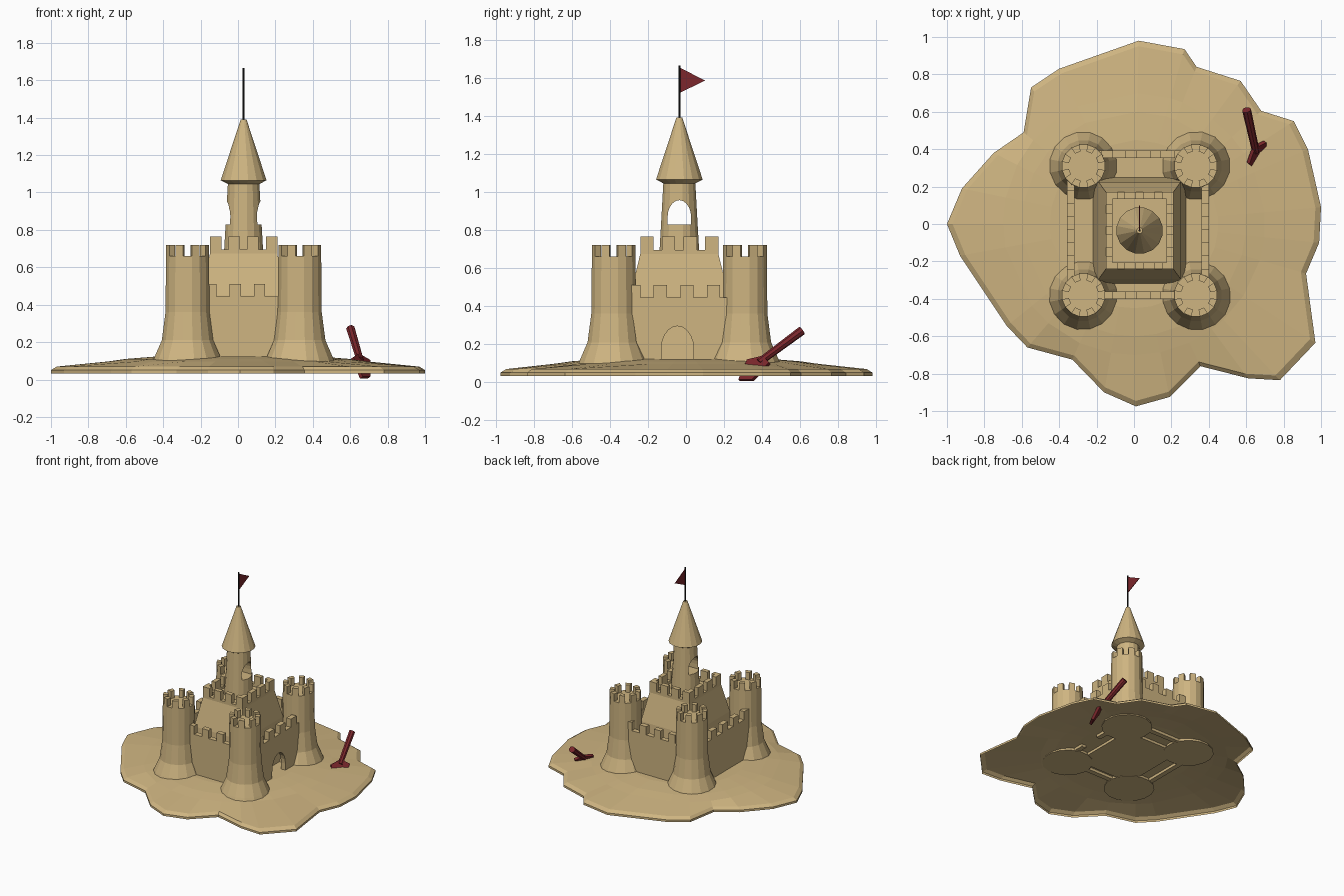
import bpy, bmesh, math
from mathutils import Vector, Matrix

if "Cube" in bpy.data.objects:
    bpy.data.objects.remove(bpy.data.objects["Cube"])

def material(name, col):
    m = bpy.data.materials.new(name)
    m.diffuse_color = (*col, 1)
    m.use_nodes = True
    m.node_tree.nodes["Principled BSDF"].inputs["Base Color"].default_value = m.diffuse_color
    return m

SAND = material("sand", (0.62, 0.46, 0.22))
RED = material("red", (0.2, 0.02, 0.025))
BLACK = material("black", (0.01, 0.01, 0.01))
CX, CY = 0.03, -0.035          # castle centre

def finish(bm, name, mat, recalc=True):
    if recalc:
        bmesh.ops.recalc_face_normals(bm, faces=bm.faces)
    me = bpy.data.meshes.new(name)
    bm.to_mesh(me)
    bm.free()
    ob = bpy.data.objects.new(name, me)
    bpy.context.collection.objects.link(ob)
    if mat:
        me.materials.append(mat)
    return ob

def loft(bm, rings):
    """Bridge equal-length rings of points; returns vertex rings and the side faces."""
    vr = [[bm.verts.new(p) for p in r] for r in rings]
    bands = []
    for a, b in zip(vr, vr[1:]):
        n = len(a)
        bands.append([bm.faces.new((a[i], a[(i + 1) % n], b[(i + 1) % n], b[i])) for i in range(n)])
    return vr, bands

def circle(x, y, r, z, n):
    return [(x + r * math.cos(math.tau * (i + .5) / n), y + r * math.sin(math.tau * (i + .5) / n), z)
            for i in range(n)]

def lathe(name, x, y, profile, n, mat, merlon=0):
    bm = bmesh.new()
    vr, bands = loft(bm, [circle(x, y, r, z, n) for r, z in profile])
    bm.faces.new(vr[0][::-1])
    bm.faces.new(vr[-1])
    if merlon:                 # raise every other facet of the top ring
        ext = bmesh.ops.extrude_discrete_faces(bm, faces=bands[-1][::2])
        bmesh.ops.translate(bm, vec=(0, 0, merlon), verts=list({v for f in ext["faces"] for v in f.verts}))
    return finish(bm, name, mat)

def slab(name, outline, place, thick, mat):
    """Extrude a (u, z) outline; place(u, t, z) maps it into the world."""
    bm = bmesh.new()
    loops = [[bm.verts.new(place(u, t, z)) for u, z in outline] for t in thick]
    n = len(outline)
    bm.faces.new(loops[0])
    bm.faces.new(loops[1][::-1])
    for i in range(n):
        j = (i + 1) % n
        bm.faces.new((loops[0][i], loops[1][i], loops[1][j], loops[0][j]))
    return finish(bm, name, mat)

def arch(c, half, z0, ztop, rise):
    pts = [(c - half, z0)]
    pts += [(c - half * math.cos(math.pi * i / 10), ztop - rise + rise * math.sin(math.pi * i / 10))
            for i in range(11)]
    return pts + [(c + half, z0)]

def battlement(u0, u1, starts, w, z0, zc, zt, gate=()):
    pts = [(u0, z0), *gate, (u1, z0), (u1, zc)]
    for s in reversed(starts):
        pts += [(s + w, zc), (s + w, zt), (s, zt), (s, zc)]
    pts.append((u0, zc))
    return [p for i, p in enumerate(pts) if i == 0 or (Vector(p) - Vector(pts[i - 1])).length > 1e-5]

along_x = lambda u, t, z: (u, t, z)
along_y = lambda u, t, z: (t, u, z)

# sand mound: irregular rim rising to a round plateau
rim = [(.025, .98), (.27, .935), (.335, .84), (.57, .765), (.68, .605), (.855, .55), (.93, .40),
       (1, .09), (.99, -.1), (.92, -.265), (.97, -.635), (.78, -.835), (.61, -.825), (.355, -.76),
       (.19, -.925), (.01, -.975), (-.16, -.9), (-.33, -.725), (-.57, -.66), (-.68, -.545),
       (-.93, -.17), (-1, 0), (-.92, .19), (-.75, .38), (-.59, .49), (-.55, .73), (-.4, .83)][::-1]
def scaled(s, z):
    return [(x * s, y * s, z) for x, y in rim]
def rounded(r, z):
    return [(x * r / math.hypot(x, y), y * r / math.hypot(x, y), z) for x, y in rim]
bm = bmesh.new()
vr, _ = loft(bm, [scaled(1, .033), scaled(1, .05), scaled(.97, .069), rounded(.7, .096),
                  rounded(.6, .11), rounded(.45, .122)])
bm.faces.new(vr[-1])
finish(bm, "sand_mound", SAND)

# corner towers
for sx in (-1, 1):
    for sy in (-1, 1):
        lathe("corner_tower", CX + sx * .3, CY + sy * .345,
              [(.19, .095), (.18, .12), (.14, .21), (.12, .36), (.117, .66), (.08, .66)], 16, SAND, .06)

# curtain walls with merlons, gate in the right one
xs = [-.175 + .13 * i for i in range(4)]
ys = [-.31 + .14 * i for i in range(5)]
front = battlement(-.27, .33, xs, .06, .1, .445, .512)
side = battlement(-.38, .325, ys, .07, .1, .445, .512)
gated = battlement(-.38, .325, ys, .07, .1, .445, .512, arch(-.045, .085, .1, .295, .12))
slab("front_wall", front, along_x, (-.40, -.36), SAND)
slab("back_wall", front, along_x, (.352, .392), SAND)
slab("left_wall", side, along_y, (-.357, -.317), SAND)
slab("gate_wall", gated, along_y, (.36, .40), SAND)

# tapered keep
def rect(hx, hy, z):
    return [(CX + sx * hx, CY + sy * hy, z) for sx, sy in ((-1, -1), (1, -1), (1, 1), (-1, 1))]
bm = bmesh.new()
vr, _ = loft(bm, [rect(.25, .285, .1), rect(.22, .26, .45), rect(.18, .205, .675)])
bm.faces.new(vr[0][::-1])
bm.faces.new(vr[-1])
finish(bm, "keep", SAND)

# keep parapet
T = .035
for c, h, ho, place, oc in ((CX, .18, .205, along_x, CY), (CY, .205, .18, along_y, CX)):
    w = h * .34
    starts = [c - h + i * (2 * h - w) / 3 for i in range(4)]
    prof = battlement(c - h, c + h, starts, w, .67, .695, .765)
    for s in (-1, 1):
        slab("keep_parapet", prof, place, sorted((oc + s * ho, oc + s * (ho - T))), SAND)

# central turret with an arched window cut through it
turret = lathe("turret", CX, CY, [(.108, .66), (.098, .83), (.085, 1.06)], 16, SAND)
cutter = slab("window_cutter", arch(CY, .062, .83, .957, .09), along_y, (CX - .3, CX + .3), None)
cutter.hide_render = True
cutter.hide_viewport = False
mod = turret.modifiers.new("window", 'BOOLEAN')
mod.object = cutter
mod.operation = 'DIFFERENCE'
mod.solver = 'EXACT'
bpy.context.view_layer.objects.active = turret
bpy.ops.object.modifier_apply(modifier=mod.name)
bpy.data.objects.remove(cutter)

# roof, flagpole and flag
lathe("turret_roof", CX, CY, [(.085, 1.045), (.125, 1.065), (.016, 1.39)], 16, SAND)
lathe("flagpole", CX, CY, [(.006, 1.38), (.006, 1.665)], 8, BLACK)
slab("flag", [(CY, 1.52), (.1, 1.585), (CY, 1.655)], along_y, (CX - .002, CX + .002), RED)

# toy spade stuck in the sand: handle and blade
a, b = Vector((.602, .61, .272)), Vector((.652, .385, .105))
bm = bmesh.new()
d = b - a
rot = d.to_track_quat('Z', 'Y').to_matrix().to_4x4()
bmesh.ops.create_cone(bm, cap_ends=True, segments=8, radius1=.024, radius2=.02, depth=d.length,
                      matrix=Matrix.Translation((a + b) / 2) @ rot)
finish(bm, "spade_handle", RED)
bm = bmesh.new()
out = [Vector(p) for p in ((.61, .325, .115), (.64, .41, .135), (.70, .44, .1), (.70, .35, .01), (.66, .28, .01))]
nrm = (out[2] - out[0]).cross(out[3] - out[0]).normalized() * .01
vr, _ = loft(bm, [[p - nrm for p in out], [p + nrm for p in out]])
bm.faces.new(vr[0][::-1])
bm.faces.new(vr[1])
finish(bm, "spade_blade", RED)
